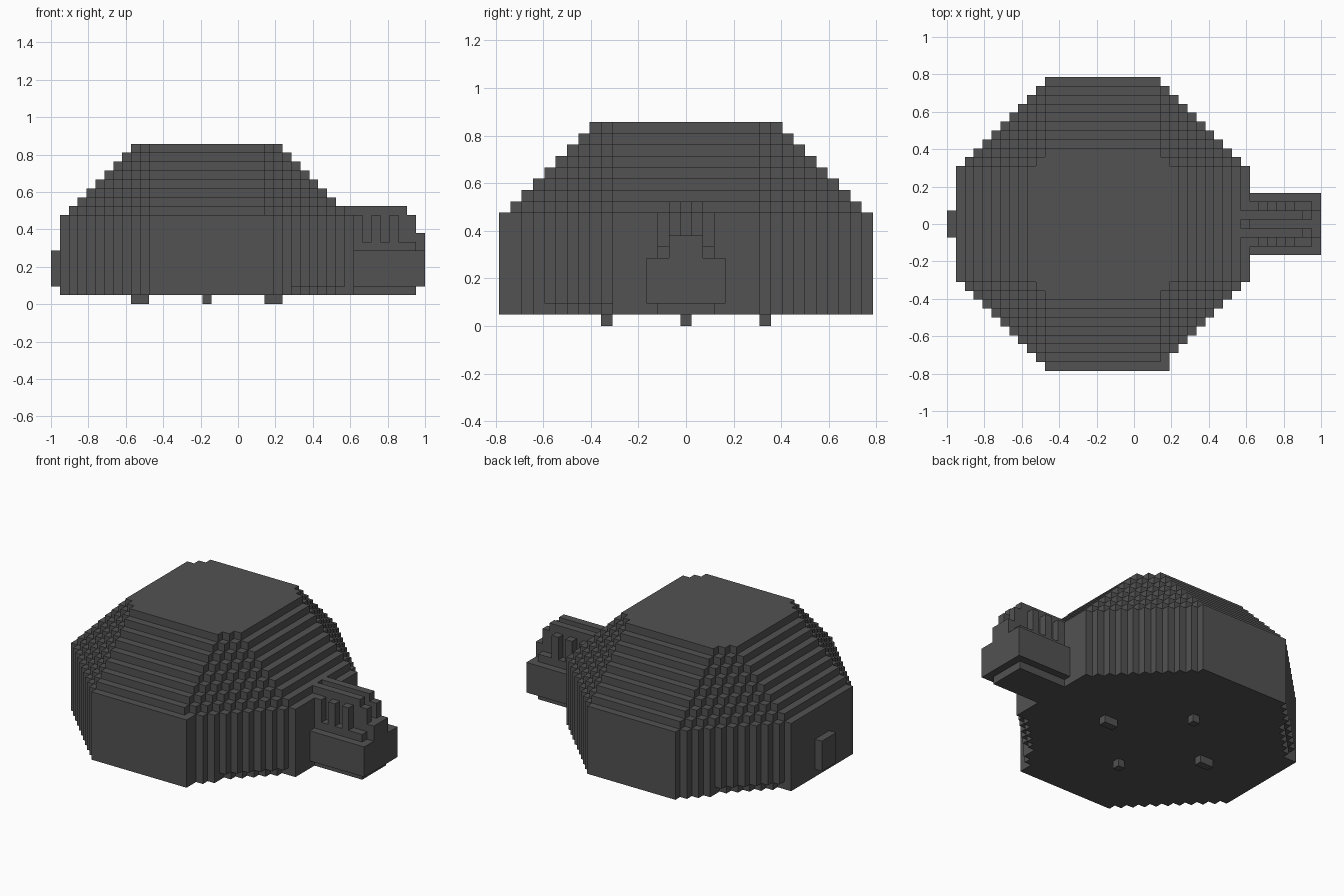
import bpy
import bmesh

UNIT = 2 / 42          # one block
CENTRE = -3.5          # shell middle on x, in blocks
FLAT = 6.5             # half length of the flat sides

cube = bpy.data.objects.get("Cube")
if cube:
    bpy.data.objects.remove(cube, do_unlink=True)

grey = bpy.data.materials.new("dark_grey")
grey.use_nodes = True
COLOUR = (0.085, 0.085, 0.085, 1)
grey.diffuse_color = COLOUR
shader = grey.node_tree.nodes["Principled BSDF"]
shader.inputs["Base Color"].default_value = COLOUR
shader.inputs["Roughness"].default_value = 0.9


def extrude(bm, points, z0, z1):
    """Raise a flat outline, given in blocks, into a solid."""
    verts = [bm.verts.new((x * UNIT, y * UNIT, z0 * UNIT)) for x, y in points]
    face = bm.faces.new(verts)
    raised = bmesh.ops.extrude_face_region(bm, geom=[face], use_keep_orig=True)
    top = [g for g in raised["geom"] if isinstance(g, bmesh.types.BMVert)]
    bmesh.ops.translate(bm, verts=top, vec=(0, 0, (z1 - z0) * UNIT))


def box(bm, x0, x1, y0, y1, z0, z1):
    """Block box; x counts from the tail end."""
    x0, x1 = x0 - 21, x1 - 21
    extrude(bm, [(x0, y0), (x1, y0), (x1, y1), (x0, y1)], z0, z1)


def stepped_octagon(extent, trimmed=()):
    """Octagon with stair-stepped corners; trimmed corners lose their step tips."""
    outline = []
    for quarter in range(4):
        x, corner = extent, [(extent, FLAT)]
        for j in range(int(extent - FLAT)):
            new_x = extent - j - 1
            if quarter in trimmed and 3 <= j <= 8:
                new_x -= 1
            if new_x != x:
                corner += [(x, FLAT + j), (new_x, FLAT + j)]
            x = new_x
        corner.append((FLAT, extent))
        for px, py in corner:
            for _ in range(quarter):
                px, py = -py, px
            point = (px + CENTRE, py)
            if point not in outline:
                outline.append(point)
    return outline


def finish(bm, name):
    bmesh.ops.recalc_face_normals(bm, faces=bm.faces)
    mesh = bpy.data.meshes.new(name)
    bm.to_mesh(mesh)
    bm.free()
    mesh.materials.append(grey)
    bpy.context.collection.objects.link(bpy.data.objects.new(name, mesh))


# Shell wall, with a trimmed bottom course
bm = bmesh.new()
extrude(bm, stepped_octagon(16.5, trimmed=(1, 3)), 1, 2)
extrude(bm, stepped_octagon(16.5), 2, 10)
box(bm, 24, 25, -16.5, -15.5, 1, 10)
finish(bm, "shell_wall")

# Stepped roof
bm = bmesh.new()
for step in range(1, 9):
    extrude(bm, stepped_octagon(16.5 - step), 9 + step, 10 + step)
finish(bm, "shell_roof")

# Tail plate
bm = bmesh.new()
box(bm, 0, 1, -1.5, 1.5, 2, 6)
finish(bm, "tail_plate")

# Feet
bm = bmesh.new()
for x0 in (9, 24):
    box(bm, x0, x0 + 2, -0.5, 0.5, 0, 1)
for y in (-7, 7):
    box(bm, 17, 18, y - 0.5, y + 0.5, 0, 1)
finish(bm, "feet")

# Head block and nose
bm = bmesh.new()
box(bm, 34, 41, -2.5, 2.5, 1, 2)
box(bm, 34, 42, -3.5, 3.5, 2, 6)
box(bm, 34, 41, -2.5, 2.5, 6, 7)
box(bm, 34, 41, -1.5, 1.5, 7, 8)
box(bm, 41, 42, -1.5, 1.5, 6, 8)
finish(bm, "head_block")

# Twin ridges with side posts
for side, name in ((1, "back_ridge"), (-1, "front_ridge")):
    bm = bmesh.new()
    inner, middle, outer = (side * y for y in (0.5, 1.5, 2.5))
    box(bm, 34, 41, inner, middle, 8, 10)
    box(bm, 33, 40, inner, middle, 10, 11)
    for x in (34, 36, 38):
        box(bm, x, x + 1, middle, outer, 7, 10)
    finish(bm, name)
